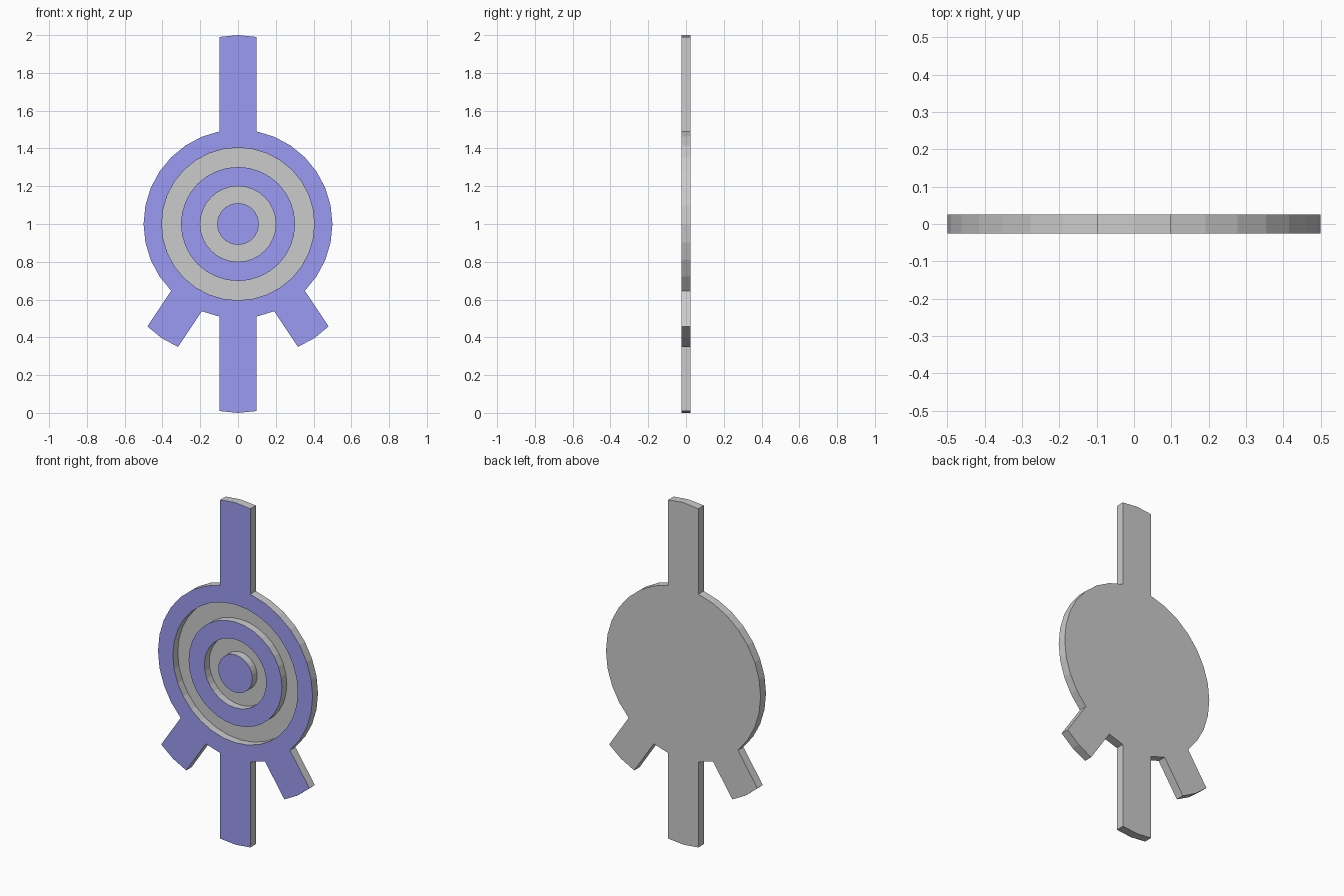
import bpy, bmesh, math
from mathutils import Vector

if "Cube" in bpy.data.objects:
    bpy.data.objects.remove(bpy.data.objects["Cube"])

N = 32                                   # sides of the disc
FRONT, FLOOR, BACK = -0.025, 0.02, 0.025

def direction(i):
    a = 2 * math.pi * i / N              # measured from straight up
    return Vector((math.sin(a), 0, math.cos(a)))

bm = bmesh.new()

def ring(r, y):
    return [bm.verts.new(Vector((0, y, 1)) + direction(i) * r) for i in range(N)]

def bridge(a, b, mat):
    for i in range(N):
        j = (i + 1) % N
        bm.faces.new((a[i], a[j], b[j], b[i])).material_index = mat

# Disc front: raised coloured rings with sunken grey grooves between them
levels = [(0.5, FRONT, None), (0.404, FRONT, 1), (0.404, FLOOR, 0), (0.302, FLOOR, 0),
          (0.302, FRONT, 0), (0.2, FRONT, 1), (0.2, FLOOR, 0), (0.11, FLOOR, 0),
          (0.11, FRONT, 0)]
rim = last = ring(0.5, FRONT)
for r, y, mat in levels[1:]:
    nxt = ring(r, y)
    bridge(last, nxt, mat)
    last = nxt
bm.faces.new(last).material_index = 1

# Arms: two rim segments pushed outward (top, bottom, two short legs)
for mid, length in ((0, 0.5), (N // 2, 0.5), (13, 0.227), (19, 0.227)):
    inner = [rim[(mid + k) % N] for k in (-1, 0, 1)]
    outer = [bm.verts.new(v.co + direction(mid) * length) for v in inner]
    for k in (0, 1):
        bm.faces.new((inner[k], inner[k + 1], outer[k + 1], outer[k])).material_index = 1

# Outer side walls and flat back
edges = [e for e in bm.edges if e.is_boundary]
ext = bmesh.ops.extrude_edge_only(bm, edges=edges)["geom"]
for g in ext:
    if isinstance(g, bmesh.types.BMVert):
        g.co.y = BACK
    elif isinstance(g, bmesh.types.BMFace):
        g.material_index = 0
back_edges = [g for g in ext if isinstance(g, bmesh.types.BMEdge) and g.is_boundary]
for f in bmesh.ops.holes_fill(bm, edges=back_edges, sides=0)["faces"]:
    f.material_index = 0
bmesh.ops.recalc_face_normals(bm, faces=bm.faces[:])

mesh = bpy.data.meshes.new("emblem_plate")
bm.to_mesh(mesh)
bm.free()
blue = bpy.data.materials.new("blue")
blue.diffuse_color = (0.33, 0.33, 0.9, 1)
blue.use_nodes = True
blue.node_tree.nodes["Principled BSDF"].inputs["Base Color"].default_value = blue.diffuse_color
mesh.materials.append(None)
mesh.materials.append(blue)
bpy.context.collection.objects.link(bpy.data.objects.new("emblem_plate", mesh))
